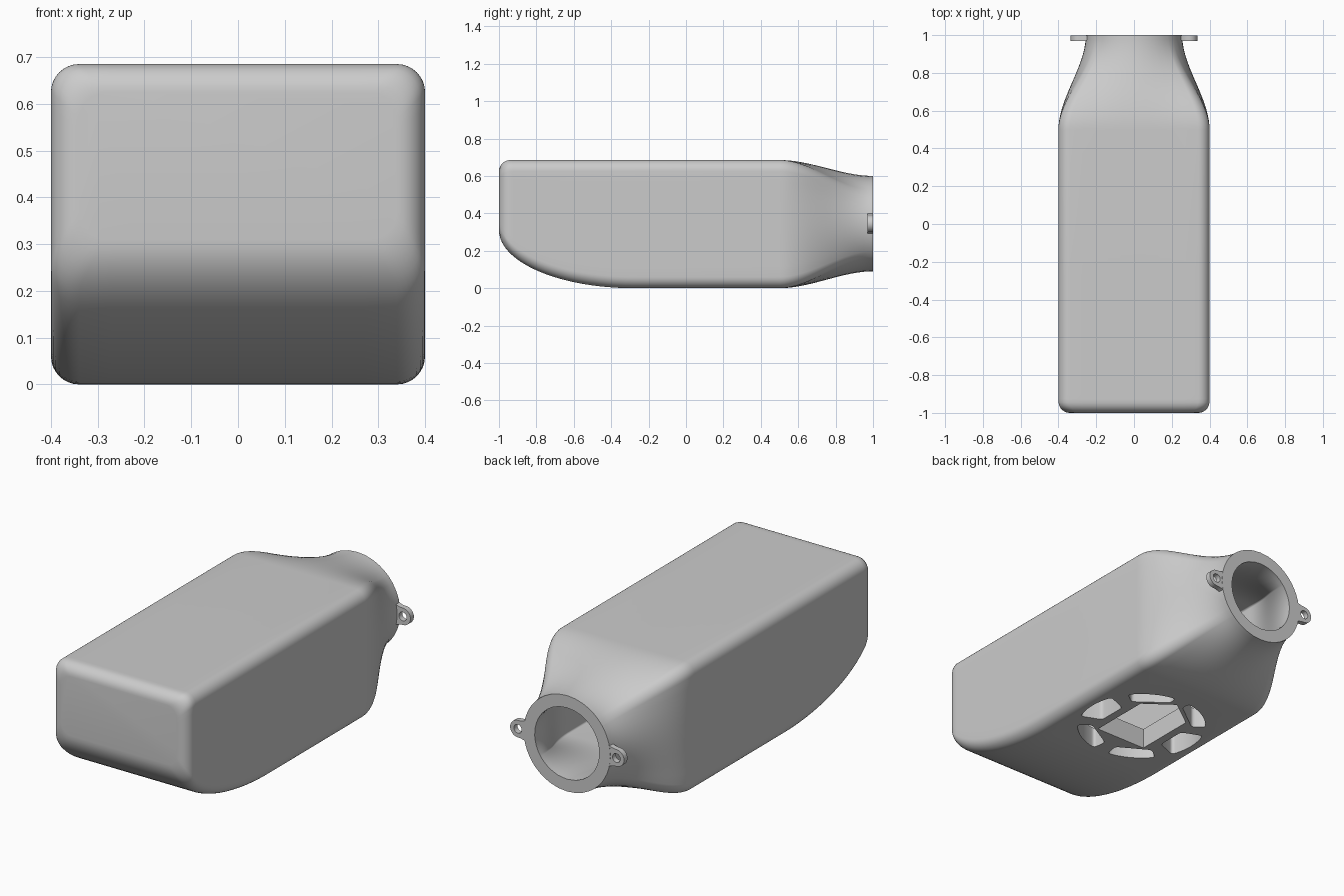
import bpy, bmesh
from math import sin, cos, pi, sqrt, atan2, radians
from mathutils import Vector

if "Cube" in bpy.data.objects:
    bpy.data.objects.remove(bpy.data.objects["Cube"])

grey = bpy.data.materials.new("plain grey")
grey.use_nodes = True
grey.diffuse_color = (0.6, 0.6, 0.6, 1)
grey.node_tree.nodes["Principled BSDF"].inputs["Base Color"].default_value = grey.diffuse_color

HALF_W, TOP, MID = 0.4, 0.685, 0.345
ROUND = 0.06
FLAT_Y, NECK_Y = -0.28, 0.5      # flat part of the floor
WALL, FLOOR = 0.05, 0.11
VENT_Y = 0.06


def make_object(name, bm):
    bmesh.ops.recalc_face_normals(bm, faces=bm.faces)
    mesh = bpy.data.meshes.new(name)
    bm.to_mesh(mesh)
    bm.free()
    mesh.materials.append(grey)
    obj = bpy.data.objects.new(name, mesh)
    bpy.context.collection.objects.link(obj)
    bpy.ops.object.select_all(action='DESELECT')
    obj.select_set(True)
    bpy.context.view_layer.objects.active = obj
    bpy.ops.object.shade_smooth_by_angle(angle=radians(30))


def bridge(bm, a, b):
    """Quads between two closed loops of vertices."""
    for i in range(len(a)):
        j = (i + 1) % len(a)
        bm.faces.new((a[i], a[j], b[j], b[i]))


def rounded_rect(hx, z0, z1, r, arc=8, side=10):
    """Closed loop of (x, z) points with rounded corners and divided sides."""
    corners = [Vector((hx - r, z1 - r)), Vector((r - hx, z1 - r)),
               Vector((r - hx, z0 + r)), Vector((hx - r, z0 + r))]
    pts = []
    for i, c in enumerate(corners):
        for k in range(arc + 1):
            a = (i + k / arc) * pi / 2
            pts.append(c + r * Vector((cos(a), sin(a))))
        a = (i + 1) * pi / 2
        start, end = pts[-1], corners[(i + 1) % 4] + r * Vector((cos(a), sin(a)))
        pts += [start.lerp(end, k / side) for k in range(1, side)]
    return pts


def section(y, wall, floor, corner, neck_r):
    """Cross-section at y, offset inward by the wall and floor thickness."""
    front = -1 + wall
    d = y - front
    inset = ROUND - sqrt(max(0, ROUND**2 - (ROUND - d)**2)) if d < ROUND else 0
    u = max(0, 1 - d / (FLAT_Y - front))
    bottom = 0.31 * (1 - sqrt(max(0, 1 - u * u))) + floor
    t = max(0, (y - NECK_Y) / (1 - NECK_Y))
    t = t * t * (3 - 2 * t)
    ring = []
    for x, z in rounded_rect(HALF_W - wall - inset, bottom, TOP - wall - inset, corner):
        a = atan2(z - MID, x)
        ring.append((x + (neck_r * cos(a) - x) * t, y,
                     z + (MID + neck_r * sin(a) - z) * t))
    return ring


def stations(front):
    run = FLAT_Y - front
    ys = [front + run * (1 - cos(pi / 2 * k / 24)) for k in range(25)]
    return ys + [NECK_Y + (1 - NECK_Y) * k / 20 for k in range(21)]


def soften(pts, corners, size=0.018):
    """Round the listed corners of an outline."""
    out = []
    for i, p in enumerate(pts):
        if i not in corners:
            out.append(p)
            continue
        a = p + (pts[i - 1] - p).normalized() * size
        b = p + (pts[(i + 1) % len(pts)] - p).normalized() * size
        out += [a.lerp(p, t).lerp(p.lerp(b, t), t) for t in (0, 0.25, 0.5, 0.75, 1)]
    return out


def polar(r, a):
    return Vector((r * cos(a), r * sin(a)))


# Hollow body: outer skin to the neck rim, then back along the inner skin
rings = [section(y, 0, 0, ROUND, 0.255) for y in stations(-1)]
rings += [section(y, WALL, FLOOR, 0.01, 0.19) for y in reversed(stations(-1 + WALL))]
bm = bmesh.new()
loops = [[bm.verts.new(p) for p in ring] for ring in rings]
for a, b in zip(loops, loops[1:]):
    bridge(bm, a, b)
bm.faces.new(loops[0])
bm.faces.new(loops[-1])

# Open the flat floor on both skins, ready for the vent
panel = []
for f in bm.faces:
    ys = [v.co.y for v in f.verts]
    zs = [v.co.z for v in f.verts]
    if max(ys) - min(ys) > 0.5 and max(zs) - min(zs) < 1e-4 and max(zs) < MID:
        panel.append(f)
bmesh.ops.delete(bm, geom=panel, context='FACES')
rims = [e for e in bm.edges if e.is_boundary]

# Vent outlines: a pointed window and a ring of six slots
window = [(-0.15, -0.165), (0.15, -0.165), (0.15, 0.17), (0, 0.28), (-0.15, 0.17)]
outlines = [[Vector(p) for p in window]]
slot_inner = [(0.21, 0.21), (0.253, 0.279), (0.279, 0.253),
              (0.21, 0.21), (0.25, 0.25), (0.25, 0.25)]
for k, (r_start, r_end) in enumerate(slot_inner):
    angles = [k * pi / 3 + radians(-22 + 44 * i / 8) for i in range(9)]
    pts = [polar(0.325, a) for a in angles]
    pts += [polar(r_end, angles[-1]), polar(r_start, angles[0])]
    outlines.append(soften(pts, (0, 8, 9, 10)))

# Refill each floor skin around the vent openings and wall the openings
hole_loops = {0: [], FLOOR: []}
for z, holes in hole_loops.items():
    edges = [e for e in rims if abs(e.verts[0].co.z - z) < 0.01]
    for outline in outlines:
        loop = [bm.verts.new((p.x, p.y + VENT_Y, z)) for p in outline]
        edges += [bm.edges.new((loop[i - 1], loop[i])) for i in range(len(loop))]
        holes.append(loop)
    bmesh.ops.triangle_fill(bm, edges=edges, use_beauty=True, normal=(0, 0, -1))
for low, high in zip(hole_loops[0], hole_loops[FLOOR]):
    bridge(bm, low, high)
make_object("body", bm)


# Mounting ears with a screw hole, one on each side of the rim
def ear(name, side):
    bm = bmesh.new()
    n, cx = 40, 0.29
    loops = []
    for y in (0.97, 0.999):
        outer, hole = [], []
        for k in range(n):
            a = 2 * pi * k / n
            c, s = cos(a), sin(a)
            x, z = cx + 0.045 * c, 0.045 * s
            if c < -0.001:
                x = cx + 0.07 * c
                z = (0.045 + 0.025 * c * c) * max(-1, min(1, 3 * s))
            outer.append(bm.verts.new((side * x, y, MID + z)))
            hole.append(bm.verts.new((side * (cx + 0.023 * c), y, MID + 0.023 * s)))
        loops.append((outer, hole))
    (o0, h0), (o1, h1) = loops
    for a, b in ((o0, h0), (h0, h1), (h1, o1), (o1, o0)):
        bridge(bm, a, b)
    make_object(name, bm)


ear("left_ear", 1)
ear("right_ear", -1)
